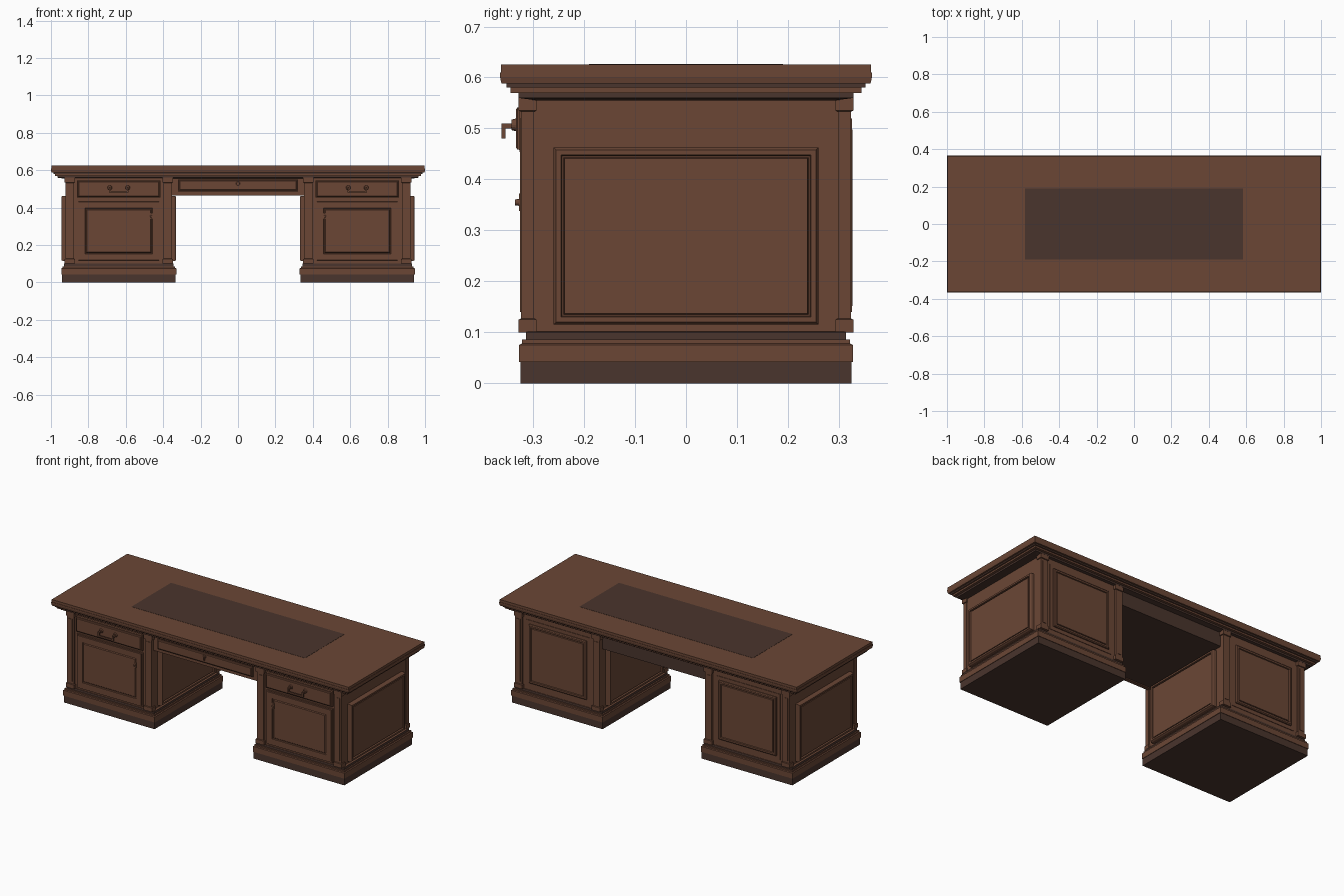
import bpy, bmesh
from mathutils import Matrix, Vector

cube = bpy.data.objects.get("Cube")
if cube:
    bpy.data.objects.remove(cube)


def material(name, rgb):
    m = bpy.data.materials.new(name)
    m.use_nodes = True
    m.diffuse_color = (*rgb, 1)
    m.node_tree.nodes["Principled BSDF"].inputs["Base Color"].default_value = (*rgb, 1)
    return m


WOOD = material("walnut brown", (0.145, 0.062, 0.036))
DARK = material("dark walnut", (0.068, 0.035, 0.026))
UP = Vector((0, 0, 1))
FRONT, BACK = Vector((0, -1, 0)), Vector((0, 1, 0))


def finish(name, bm, matrix, mats=(WOOD, DARK)):
    bmesh.ops.recalc_face_normals(bm, faces=bm.faces)
    mesh = bpy.data.meshes.new(name)
    bm.to_mesh(mesh)
    bm.free()
    for m in mats:
        mesh.materials.append(m)
    ob = bpy.data.objects.new(name, mesh)
    ob.matrix_world = matrix
    bpy.context.collection.objects.link(ob)
    return ob


def stepped(name, hx, hy, rings, matrix, dark_levels=(), dark_cap=False):
    """Capped stack of rectangles; rings are (inset, height) from bottom to top."""
    bm = bmesh.new()
    loops = [[bm.verts.new((sx * (hx - i), sy * (hy - i), z))
              for sx, sy in ((-1, -1), (1, -1), (1, 1), (-1, 1))] for i, z in rings]
    bm.faces.new(loops[0]).material_index = int(dark_cap)
    bm.faces.new(loops[-1])
    for k, (a, b) in enumerate(zip(loops, loops[1:])):
        for j in range(4):
            n = (j + 1) % 4
            f = bm.faces.new((a[j], a[n], b[n], b[j]))
            f.material_index = int(k in dark_levels)
    return finish(name, bm, matrix)


def box(name, lo, hi, mat=WOOD):
    lo, hi = Vector(lo), Vector(hi)
    size = hi - lo
    bm = bmesh.new()
    bmesh.ops.create_cube(bm, size=1, matrix=Matrix.Diagonal((*size, 1)))
    return finish(name, bm, Matrix.Translation((lo + hi) / 2), (mat,))


def facing(centre, normal):
    """Frame whose z points along the normal and whose y points up."""
    side = UP.cross(normal)
    m = Matrix((side, UP, normal)).transposed().to_4x4()
    m.translation = centre
    return m


def knob(name, centre, radius, depth):
    bm = bmesh.new()
    bmesh.ops.create_cone(bm, cap_ends=True, segments=16, radius1=radius,
                          radius2=radius * 0.8, depth=depth)
    return finish(name, bm, facing(centre, FRONT), (WOOD,))


# Desk top with stepped cornice, and the writing inlay
stepped("desk_top", 1.0, 0.365,
        [(0.072, 0.555), (0.036, 0.56), (0.036, 0.57), (0.021, 0.57), (0.021, 0.58),
         (0.013, 0.58), (0.013, 0.588), (0.003, 0.588), (0.0, 0.601), (0.0, 0.61),
         (0.002, 0.61), (0.002, 0.625)],
        Matrix.Identity(4), dark_levels=(0, 1, 5), dark_cap=True)
box("writing_inlay", (-0.583, -0.19, 0.624), (0.583, 0.19, 0.626), DARK)

# Raised mouldings shared by the panels
FIELD = [(0, 0), (0, 0.012), (0.005, 0.017), (0.015, 0.017), (0.017, 0.010),
         (0.020, 0.010), (0.022, 0.015)]
DOOR = [(0, 0), (0, 0.008), (0.007, 0.008), (0.008, 0.013), (0.041, 0.013),
        (0.043, 0.007), (0.047, 0.007), (0.051, 0.012)]
DRAWER = [(0, 0), (0, 0.014), (0.004, 0.014), (0.005, 0.018), (0.009, 0.021)]

CX = 0.6375
for s, side in ((-1, "right"), (1, "left")):
    cx = s * CX
    # Plinth and carcass
    stepped(side + "_plinth", 0.3075, 0.328,
            [(0.003, 0), (0.003, 0.042), (0, 0.042), (0, 0.075), (0.006, 0.078),
             (0.006, 0.086), (0.014, 0.086), (0.014, 0.1), (0.02, 0.102)],
            Matrix.Translation((cx, 0, 0)), dark_levels=(0, 6), dark_cap=True)
    box(side + "_carcass", (cx - 0.28, -0.312, 0.1), (cx + 0.28, 0.312, 0.56))

    # Pilasters with foot and capital blocks on all four corners
    for ey, end in ((-1, "front"), (1, "back")):
        for ex, edge in ((-1, "a"), (1, "b")):
            px, py = cx + ex * 0.2615, ey * 0.311
            stepped(f"{side}_{end}_pilaster_{edge}", 0.0265, 0.0165,
                    [(-0.001, 0.1), (-0.001, 0.125), (0.004, 0.127), (0.004, 0.533),
                     (-0.001, 0.535), (-0.001, 0.56)],
                    Matrix.Translation((px, py, 0)))
            box(f"{side}_{end}_pilaster_strip_{edge}",
                (px - 0.012, py + ey * 0.011 - 0.004, 0.14),
                (px + 0.012, py + ey * 0.011 + 0.004, 0.52))

    # Raised panels on the outer side, the kneehole side and the back
    for d in (-1, 1):
        place = facing((cx + d * 0.279, 0, 0.289), Vector((d, 0, 0)))
        stepped(f"{side}_side_panel_{'inner' if d == -s else 'outer'}",
                0.26, 0.174, [(i, z * 1.65) for i, z in FIELD], place)
    stepped(side + "_back_panel", 0.215, 0.2, FIELD[:1] + [(0, 0.004), (0.022, 0.004)]
            + [(i + 0.022, z * 0.9) for i, z in FIELD[1:]],
            facing((cx, 0.311, 0.325), BACK))

    # Door and drawer
    stepped(side + "_door", 0.222, 0.164, DOOR,
            facing((cx, -0.311, 0.275), FRONT))
    stepped(side + "_drawer", 0.222, 0.046, DRAWER,
            facing((cx, -0.313, 0.5), FRONT))

    # Drawer pull: two mounts, two drops and a bar
    for e in (-1, 1):
        hx = cx + e * 0.048
        knob(f"{side}_pull_mount_{e}", (hx, -0.337, 0.507), 0.013, 0.010)
        box(f"{side}_pull_arm_{e}", (hx - 0.005, -0.362, 0.5), (hx + 0.005, -0.335, 0.51))
        box(f"{side}_pull_drop_{e}", (hx - 0.005, -0.362, 0.48), (hx + 0.005, -0.354, 0.51))
    box(side + "_pull_bar", (cx - 0.048, -0.362, 0.48), (cx + 0.048, -0.354, 0.489))

    # Door lock plate and knob beside the kneehole
    kx = s * 0.465
    box(side + "_lock_plate", (kx - 0.008, -0.328, 0.338), (kx + 0.008, -0.322, 0.372))
    knob(side + "_door_knob", (kx, -0.331, 0.355), 0.007, 0.010)

# Centre drawer between the pedestals, with its box and back rail
box("centre_drawer_box", (-0.36, -0.29, 0.472), (0.36, 0.298, 0.56), DARK)
box("centre_front_rail", (-0.36, -0.306, 0.466), (0.36, -0.285, 0.56))
stepped("centre_drawer_front", 0.32, 0.032, DRAWER,
        facing((0, -0.302, 0.519), FRONT))
knob("centre_lock", (0, -0.324, 0.529), 0.012, 0.008)
box("centre_lock_drop", (-0.004, -0.33, 0.508), (0.004, -0.322, 0.53))
